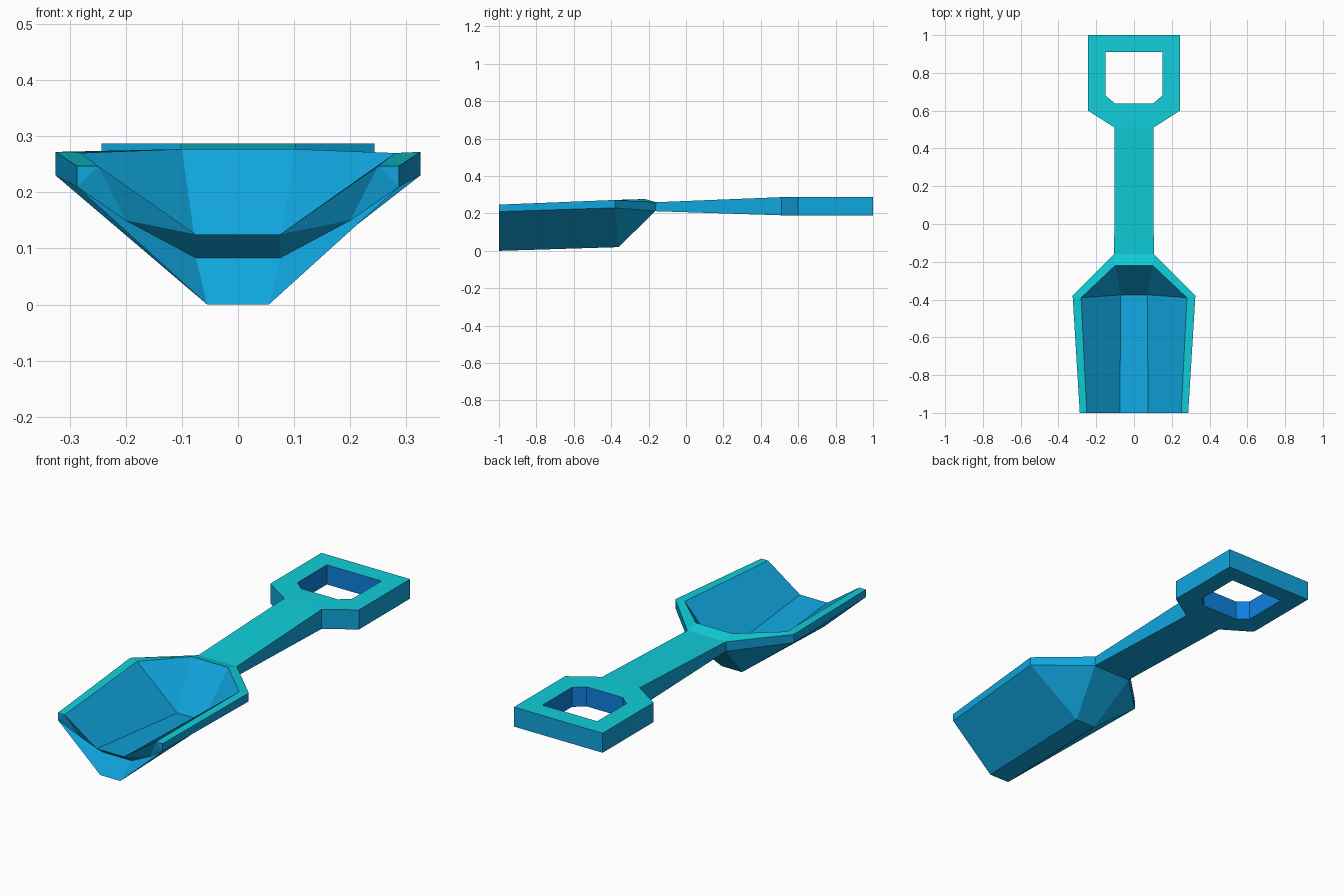
import bpy, bmesh
from mathutils import Vector

if "Cube" in bpy.data.objects:
    bpy.data.objects.remove(bpy.data.objects["Cube"])


def material(name, rgb):
    m = bpy.data.materials.new(name)
    m.diffuse_color = (*rgb, 1)
    m.use_nodes = True
    m.node_tree.nodes["Principled BSDF"].inputs["Base Color"].default_value = m.diffuse_color
    return m


MATS = [material("blue_body", (0.005, 0.38, 0.73)),
        material("cyan_top", (0.005, 0.62, 0.70)),
        material("deep_blue_grip_hole", (0.005, 0.22, 0.75))]


def make_object(name, faces, hole_center=None):
    """Build a closed mesh from faces given as coordinate tuples, then colour by direction."""
    bm = bmesh.new()
    verts = {}
    for f in faces:
        ring = []
        for p in f:
            p = tuple(round(c, 4) for c in p)
            if p not in verts:
                verts[p] = bm.verts.new(p)
            if verts[p] not in ring:
                ring.append(verts[p])
        if len(ring) > 2:
            bm.faces.new(ring)
    bmesh.ops.recalc_face_normals(bm, faces=bm.faces)
    for f in bm.faces:
        c = f.calc_center_median()
        if f.normal.z > 0.8 and c.z > 0.22:
            f.material_index = 1
        elif hole_center and abs(f.normal.z) < 0.3 and f.normal.dot(c - hole_center) < 0:
            f.material_index = 2
    me = bpy.data.meshes.new(name)
    bm.to_mesh(me)
    bm.free()
    for m in MATS:
        me.materials.append(m)
    ob = bpy.data.objects.new(name, me)
    bpy.context.collection.objects.link(ob)


def flip(p):
    return (-p[0], p[1], p[2])


def loft(a, b):
    n = len(a)
    return [(a[i], a[(i + 1) % n], b[(i + 1) % n], b[i]) for i in range(n)]


# Scoop: half sections (inner floor, inner rim, outer rim, rim underside, keel)
halves = [
    [(.075, -1, .125), (.25, -1, .247), (.287, -1, .247), (.287, -1, .21), (.055, -1, 0)],
    [(.07, -.375, .065), (.28, -.39, .27), (.325, -.38, .272), (.325, -.38, .23), (.055, -.36, .02)],
    [(.10, -.22, .277), (.10, -.22, .277), (.105, -.16, .26), (.105, -.165, .212), (.105, -.165, .212)],
]
rings = [h + [flip(p) for p in reversed(h)] for h in halves]
faces = loft(rings[0], rings[1]) + loft(rings[1], rings[2])
h = halves[2]
faces.append((h[1], h[2], flip(h[2]), flip(h[1])))
faces.append((h[2], h[3], flip(h[3]), flip(h[2])))

# Recessed mouth under the front lip
floor, inner, outer, low, keel = halves[0]
mid, deep = (.20, -.97, .15), (.075, -.94, .083)
side = [(inner, outer, low), (inner, low, mid), (low, keel, deep, mid),
        (inner, mid, floor), (floor, mid, deep)]
for f in side:
    faces += [f, tuple(flip(p) for p in f)]
faces += [(keel, flip(keel), flip(deep), deep), (deep, flip(deep), flip(floor), floor)]
make_object("scoop", faces)

# Shaft
a = [(-.105, -.165, .212), (.105, -.165, .212), (.105, -.16, .26), (-.105, -.16, .26)]
b = [(-.102, .51, .19), (.102, .51, .19), (.102, .51, .287), (-.102, .51, .287)]
make_object("shaft", loft(a, b) + [tuple(a), tuple(b)])

# Grip frame with chamfered hole
outline = [(-.102, .51), (.102, .51), (.243, .6), (.243, 1), (-.243, 1), (-.243, .6)]
hole = [(-.10, .637), (.10, .637), (.15, .68), (.15, .91), (-.15, .91), (-.15, .68)]
loops = [[(x, y, z) for x, y in pts]
         for pts, z in ((outline, .19), (outline, .287), (hole, .287), (hole, .19))]
faces = []
for i in range(4):
    faces += loft(loops[i], loops[(i + 1) % 4])
make_object("grip", faces, Vector((0, .77, .24)))
